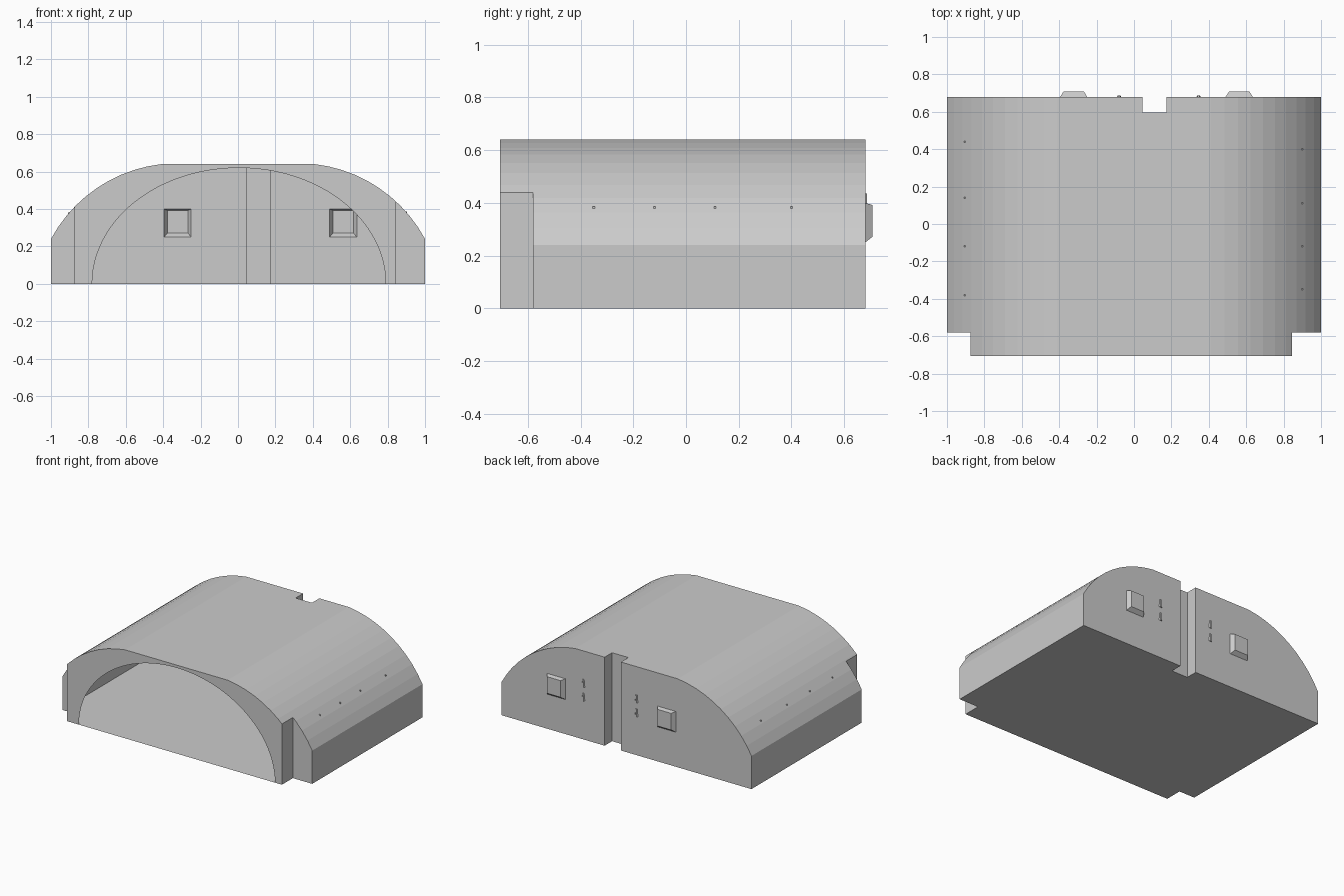
import bpy, bmesh, math
from mathutils import Vector

if "Cube" in bpy.data.objects:
    bpy.data.objects.remove(bpy.data.objects["Cube"])

grey = bpy.data.materials.new("plain grey")
grey.use_nodes = True
grey.diffuse_color = (0.6, 0.6, 0.6, 1)
grey.node_tree.nodes["Principled BSDF"].inputs["Base Color"].default_value = (0.6, 0.6, 0.6, 1)

FRONT, NOTCH, GROOVE, BACK = -0.705, -0.58, 0.595, 0.68
NOTCH_L, NOTCH_R = -0.875, 0.845
GROOVE_X = (0.045, 0.175)
PADS = [(-0.395, -0.25), (0.49, 0.635)]
PAD_Z = (0.25, 0.4)
ARCH_X, ARCH_W, ARCH_H = 0.005, 0.785, 0.62

# Roof profile: flat crown with a faceted circular shoulder on each side
shoulder = []
for i in range(11):
    a = math.radians(28.2 + (83.5 - 28.2) * i / 10)
    shoulder.append((0.323 + 0.768 * math.cos(a), -0.123 + 0.768 * math.sin(a)))
shoulder[0] = (1.0, 0.24)
profile = [(-x, z) for x, z in shoulder] + shoulder[::-1]


def roof(x):
    for (x0, z0), (x1, z1) in zip(profile, profile[1:]):
        if x <= x1:
            return z0 + (z1 - z0) * (x - x0) / (x1 - x0)
    return profile[-1][1]


def arch(x):
    return ARCH_H * math.sqrt(max(0, 1 - ((x - ARCH_X) / ARCH_W) ** 2))


def face(bm, points, outward):
    f = bm.faces.new([bm.verts.new(p) for p in points])
    f.normal_update()
    if f.normal.dot(Vector(outward)) < 0:
        f.normal_flip()


def finish(bm, name):
    bmesh.ops.remove_doubles(bm, verts=bm.verts, dist=0.0002)
    mesh = bpy.data.meshes.new(name)
    bm.to_mesh(mesh)
    bm.free()
    mesh.materials.append(grey)
    obj = bpy.data.objects.new(name, mesh)
    bpy.context.collection.objects.link(obj)
    return obj


# Hollow shell, made in slices along x
xs = {x for x, z in profile} | {NOTCH_L, NOTCH_R, *GROOVE_X}
xs |= {x for pad in PADS for x in pad}
xs |= {ARCH_X - ARCH_W * math.cos(math.pi * i / 48) for i in range(49)}
xs = sorted(xs)
bm = bmesh.new()
last = None
for a, b in zip(xs, xs[1:]):
    if b - a < 1e-6:
        continue
    mid, ha, hb = (a + b) / 2, roof(a), roof(b)
    y0 = FRONT if NOTCH_L < mid < NOTCH_R else NOTCH
    y1 = GROOVE if GROOVE_X[0] < mid < GROOVE_X[1] else BACK
    face(bm, [(a, y0, 0), (b, y0, 0), (b, y1, 0), (a, y1, 0)], (0, 0, -1))
    face(bm, [(a, y0, ha), (b, y0, hb), (b, y1, hb), (a, y1, ha)], (0, 0, 1))
    # Front rim above the arch opening
    la, lb = (arch(a), arch(b)) if abs(mid - ARCH_X) < ARCH_W else (0, 0)
    face(bm, [(a, y0, la), (b, y0, lb), (b, y0, hb), (a, y0, ha)], (0, -1, 0))
    # Back wall, open behind the raised pads
    spans = [(0, 0, ha, hb)]
    if any(p < mid < q for p, q in PADS):
        spans = [(0, 0, PAD_Z[0], PAD_Z[0]), (PAD_Z[1], PAD_Z[1], ha, hb)]
    for ka, kb, ta, tb in spans:
        face(bm, [(a, y1, ka), (b, y1, kb), (b, y1, tb), (a, y1, ta)], (0, 1, 0))
    # Side walls of the corner notches and the groove
    if last:
        for p, q, s in ((last[0], y0, 1), (last[1], y1, -1)):
            if p != q:
                face(bm, [(a, p, 0), (a, q, 0), (a, q, ha), (a, p, ha)],
                     (s * (1 if p < q else -1), 0, 0))
    last = (y0, y1)
for s in (-1, 1):
    face(bm, [(s, NOTCH, 0), (s, BACK, 0), (s, BACK, 0.24), (s, NOTCH, 0.24)], (s, 0, 0))
finish(bm, "shelter_shell")


def raised(name, base, top, y_base, y_top):
    """Tapered block on the back wall, open at its base."""
    bm = bmesh.new()
    lo = [(x, y_base, z) for x, z in base]
    hi = [(x, y_top, z) for x, z in top]
    cx = sum(x for x, z in base) / 4
    cz = sum(z for x, z in base) / 4
    face(bm, hi, (0, 1, 0))
    for i in range(4):
        j = (i + 1) % 4
        out = ((base[i][0] + base[j][0]) / 2 - cx, 0, (base[i][1] + base[j][1]) / 2 - cz)
        face(bm, [lo[i], lo[j], hi[j], hi[i]], out)
    return finish(bm, name)


def rect(x0, x1, z0, z1):
    return [(x0, z0), (x1, z0), (x1, z1), (x0, z1)]


# Back pads
for side, (p, q) in zip(("right", "left"), PADS):
    raised(side + "_back_pad", rect(p, q, *PAD_Z),
           rect(p + 0.018, q - 0.018, PAD_Z[0] + 0.022, PAD_Z[1] - 0.008), BACK, 0.708)

# Small wedge nubs on the back wall
for side, x in (("right", -0.08), ("left", 0.345)):
    for level, z in (("lower", 0.28), ("upper", 0.38)):
        base = [(x - 0.012, z), (x + 0.012, z), (x + 0.006, z + 0.055), (x - 0.006, z + 0.055)]
        top = [(x + (u - x) * 0.5, v) for u, v in base]
        raised(f"{side}_{level}_nub", base, top, BACK, BACK + 0.007)

# Tiny rivets along the shoulders
for side, x, ys in (("right", -0.905, (-0.38, -0.12, 0.14, 0.44)),
                    ("left", 0.9, (-0.35, -0.12, 0.11, 0.4))):
    bm = bmesh.new()
    for y in ys:
        made = bmesh.ops.create_cube(bm, size=0.008)["verts"]
        bmesh.ops.translate(bm, verts=made, vec=(x, y, roof(x)))
    finish(bm, side + "_rivets")
